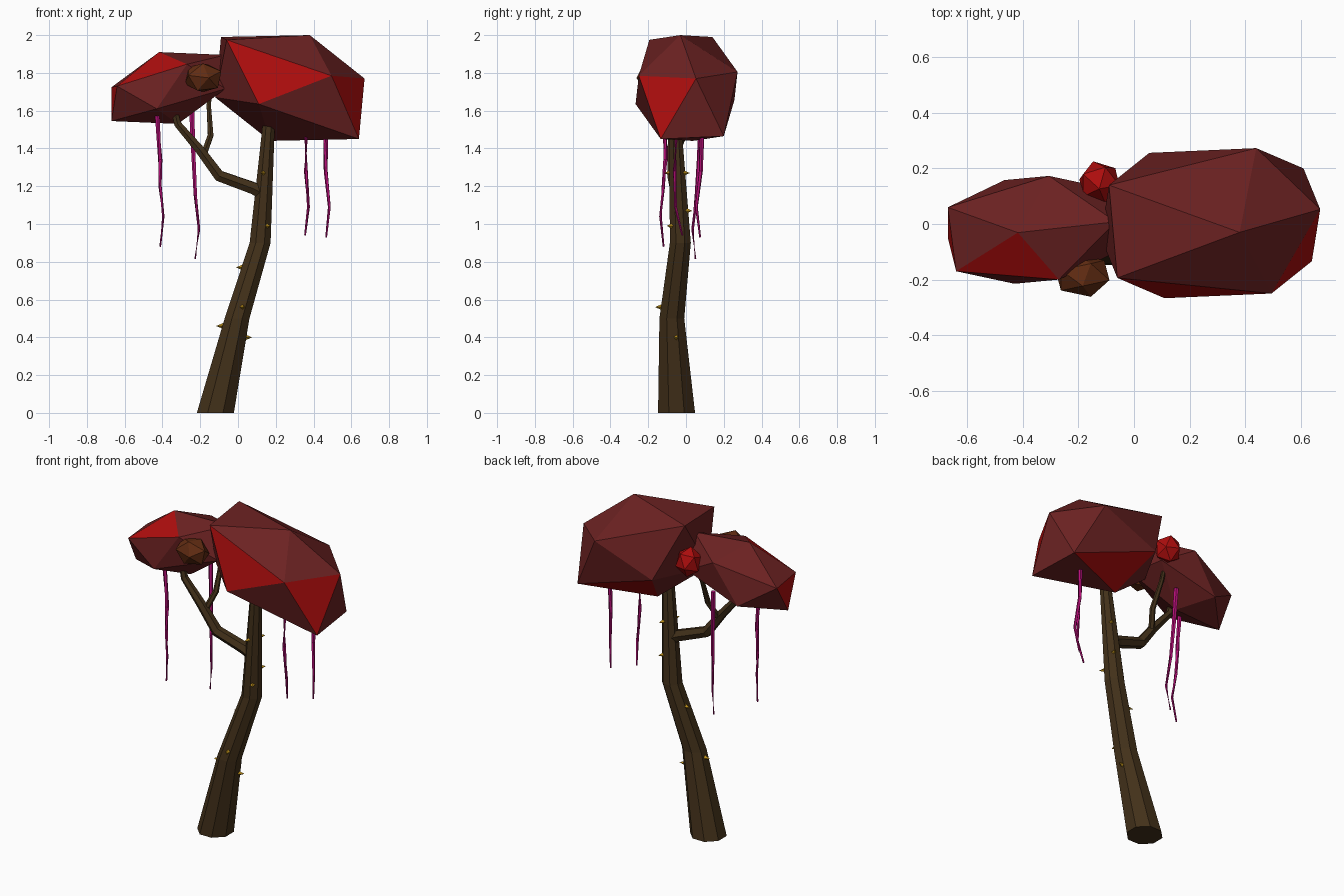
import bpy, bmesh, math
from mathutils import Vector, Matrix

if "Cube" in bpy.data.objects:
    bpy.data.objects.remove(bpy.data.objects["Cube"])


def material(name, rgb):
    m = bpy.data.materials.new(name)
    m.diffuse_color = (*rgb, 1)
    m.use_nodes = True
    m.node_tree.nodes["Principled BSDF"].inputs["Base Color"].default_value = m.diffuse_color
    return m


BARK = material("bark", (0.055, 0.03, 0.01))
DULL = material("dull_red", (0.15, 0.016, 0.016))
BRIGHT = material("bright_red", (0.42, 0.004, 0.004))
RUST = material("rust", (0.12, 0.025, 0.006))
PINK = material("pink", (0.5, 0.005, 0.2))
GOLD = material("gold", (0.5, 0.27, 0.01))


def finish(bm, name, *mats):
    bmesh.ops.recalc_face_normals(bm, faces=bm.faces)
    me = bpy.data.meshes.new(name)
    bm.to_mesh(me)
    bm.free()
    ob = bpy.data.objects.new(name, me)
    for m in mats:
        me.materials.append(m)
    bpy.context.collection.objects.link(ob)
    return ob


def tube(name, path, sides, mat, flat=False):
    """Capped, tapering tube through (x, y, z, radius) points."""
    bm = bmesh.new()
    pts = [Vector(p[:3]) for p in path]
    rings = []
    for i, p in enumerate(pts):
        t = pts[min(i + 1, len(pts) - 1)] - pts[max(i - 1, 0)]
        rot = Matrix() if flat else Vector((0, 0, 1)).rotation_difference(t.normalized()).to_matrix().to_4x4()
        ring = []
        for k in range(sides):
            a = 2 * math.pi * (k + 0.5) / sides
            ring.append(bm.verts.new(p + rot @ Vector((math.cos(a), math.sin(a), 0)) * path[i][3]))
        rings.append(ring)
    for r0, r1 in zip(rings, rings[1:]):
        for k in range(sides):
            j = (k + 1) % sides
            bm.faces.new((r0[k], r0[j], r1[j], r1[k]))
    bm.faces.new(rings[0][::-1])
    bm.faces.new(rings[-1])
    return finish(bm, name, mat)


def canopy(name, centre, half, bright):
    """Stretched icosahedron: six corners and their opposites, some bright faces."""
    bm = bmesh.new()
    c = Vector(centre)
    for h in half:
        for s in (1, -1):
            bm.verts.new(c + Vector(h) * s)
    bmesh.ops.convex_hull(bm, input=bm.verts)
    for d in bright:
        f = min(bm.faces, key=lambda f: (f.calc_center_median() - c - Vector(d)).length)
        f.material_index = 1
    return finish(bm, name, DULL, BRIGHT)


def tuft(name, centre, size, turn, mat):
    bm = bmesh.new()
    m = Matrix.Translation(centre) @ Matrix.Diagonal((*size, 1)) @ Matrix.Rotation(turn, 4, 'X')
    bmesh.ops.create_icosphere(bm, subdivisions=1, radius=1, matrix=m)
    return finish(bm, name, mat)


# Trunk and branches
TRUNK = [(-0.12, -0.05, 0, 0.106), (-0.005, -0.075, 0.5, 0.071),
         (0.117, -0.03, 0.9, 0.06), (0.16, -0.055, 1.49, 0.036), (0.165, -0.055, 1.6, 0.03)]
tube("trunk", TRUNK, 8, BARK, flat=True)
tube("branch", [(0.13, -0.045, 1.165, 0.04), (0.08, -0.05, 1.19, 0.036), (-0.1, -0.065, 1.255, 0.034),
                (-0.2, -0.07, 1.39, 0.028), (-0.32, -0.07, 1.53, 0.022), (-0.34, -0.07, 1.62, 0.018)], 6, BARK)
tube("twig", [(-0.18, -0.06, 1.37, 0.018), (-0.145, -0.01, 1.47, 0.017),
              (-0.155, 0.06, 1.63, 0.013), (-0.14, 0.12, 1.75, 0.01)], 6, BARK)

# Foliage masses
canopy("large_canopy", (0.275, 0.003, 1.72),
       [(0.105, -0.033, 0.28), (0.395, 0.05, 0.05), (0.365, -0.137, -0.27),
        (0.22, -0.253, 0.065), (-0.165, -0.27, -0.085), (-0.335, -0.197, 0.255)],
       [(-0.093, -0.24, 0.078), (0.327, -0.113, -0.05), (0, 0.16, -0.2)])
canopy("small_canopy", (-0.368, -0.021, 1.72),
       [(-0.05, -0.01, 0.19), (-0.302, 0.081, 0.004), (-0.272, -0.149, 0.01),
        (0.098, -0.179, 0.126), (0.302, 0.029, 0.175), (0.062, 0.194, 0.11)],
       [(-0.075, -0.113, 0.11), (-0.29, -0.03, -0.05)])
tuft("front_tuft", (-0.185, -0.185, 1.775), (0.108, 0.08, 0.085), 0.5, RUST)
tuft("back_tuft", (-0.125, 0.15, 1.78), (0.08, 0.08, 0.09), 0.3, BRIGHT)

# Hanging vines
VINES = [
    [(-0.43, -0.11, 1.6), (-0.412, -0.11, 1.34), (-0.412, -0.12, 1.2), (-0.395, -0.135, 1.04), (-0.412, -0.118, 0.88)],
    [(-0.245, 0.08, 1.6), (-0.235, 0.07, 1.36), (-0.225, 0.055, 1.15), (-0.207, 0.035, 0.97), (-0.227, 0.05, 0.815)],
    [(0.36, -0.05, 1.5), (0.36, -0.06, 1.28), (0.373, -0.055, 1.09), (0.355, -0.02, 0.94)],
    [(0.465, 0.085, 1.5), (0.465, 0.078, 1.28), (0.484, 0.055, 1.09), (0.467, 0.075, 0.93)],
]
for n, v in enumerate(VINES, 1):
    tube(f"vine_{n}", [(*p, 0.014 - 0.009 * i / (len(v) - 1)) for i, p in enumerate(v)], 5, PINK)

# Thorns: height on the trunk and compass angle
THORNS = [(1.27, -105), (1.27, 65), (1.07, 60), (0.99, -55), (0.77, 165),
          (0.56, -80), (0.46, 180), (0.4, 15)]
for n, (z, deg) in enumerate(THORNS, 1):
    lo, hi = next((a, b) for a, b in zip(TRUNK, TRUNK[1:]) if a[2] <= z <= b[2])
    x, y, _, r = Vector(lo).lerp(Vector(hi), (z - lo[2]) / (hi[2] - lo[2]))
    out = Vector((math.cos(math.radians(deg)), math.sin(math.radians(deg)), 0))
    bm = bmesh.new()
    m = Matrix.Translation(Vector((x, y, z)) + out * (r + 0.01)) @ out.to_track_quat('Z', 'Y').to_matrix().to_4x4()
    bmesh.ops.create_cone(bm, cap_ends=True, segments=4, radius1=0.015, radius2=0, depth=0.036, matrix=m)
    finish(bm, f"thorn_{n}", GOLD)
